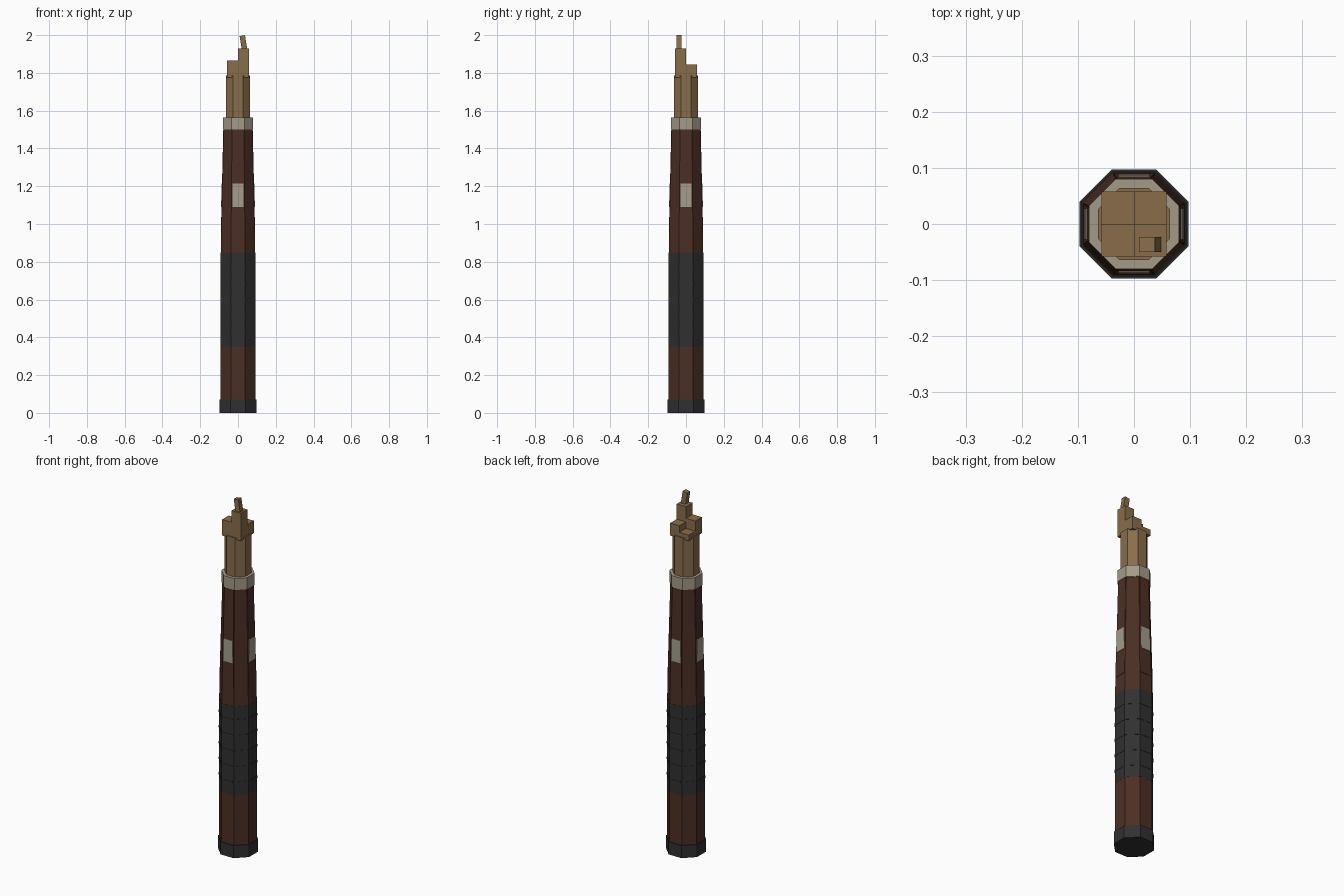
import bpy, bmesh, math
from mathutils import Matrix, Vector

cube = bpy.data.objects.get("Cube")
if cube:
    bpy.data.objects.remove(cube, do_unlink=True)


def material(name, rgb):
    m = bpy.data.materials.new(name)
    m.use_nodes = True
    m.diffuse_color = (*rgb, 1)
    m.node_tree.nodes["Principled BSDF"].inputs["Base Color"].default_value = (*rgb, 1)
    return m


brown = material("dark brown wood", (0.07, 0.028, 0.018))
black = material("charcoal", (0.03, 0.03, 0.03))
beige = material("pale beige", (0.37, 0.33, 0.25))
tan = material("raw tan wood", (0.25, 0.155, 0.07))


def finish(name, bm, mat):
    bmesh.ops.recalc_face_normals(bm, faces=bm.faces)
    mesh = bpy.data.meshes.new(name)
    bm.to_mesh(mesh)
    bm.free()
    mesh.materials.append(mat)
    obj = bpy.data.objects.new(name, mesh)
    bpy.context.collection.objects.link(obj)
    return obj


def octagon(name, mat, z0, z1, r0, r1):
    """Eight-sided tapered post; r0 and r1 are centre-to-flat distances."""
    k = 1 / math.cos(math.pi / 8)
    bm = bmesh.new()
    bmesh.ops.create_cone(bm, cap_ends=True, segments=8, radius1=r0 * k, radius2=r1 * k,
                          depth=z1 - z0)
    # Turn flats towards the axes, whatever the starting vertex angle
    v = bm.verts[:][0].co
    turn = math.pi / 8 - math.atan2(v.y, v.x)
    bmesh.ops.transform(bm, verts=bm.verts, matrix=Matrix.Translation((0, 0, (z0 + z1) / 2))
                        @ Matrix.Rotation(turn, 4, "Z"))
    return finish(name, bm, mat)


def box(name, mat, lo, hi, lean=0):
    lo, hi = Vector(lo), Vector(hi)
    bm = bmesh.new()
    bmesh.ops.create_cube(bm, size=1)
    bmesh.ops.transform(bm, verts=bm.verts, matrix=Matrix.Translation((lo + hi) / 2)
                        @ Matrix.Rotation(lean, 4, "Y") @ Matrix.Diagonal((*(hi - lo), 1)))
    return finish(name, bm, mat)


def shaft_radius(z):
    return 0.091 - 0.015 * (z - 0.85) / 0.65


def strip(name, mat, z0, z1, w0, w1, proud, angle):
    """Thin plate lying along one tapered side of the shaft."""
    bm = bmesh.new()
    bmesh.ops.create_cube(bm, size=1)
    for v in bm.verts:
        z, w = (z1, w1) if v.co.z > 0 else (z0, w0)
        out = proud if v.co.x > 0 else -0.004
        v.co = (shaft_radius(z) + out, math.copysign(w, v.co.y), z)
    bmesh.ops.rotate(bm, verts=bm.verts, cent=(0, 0, 0),
                     matrix=Matrix.Rotation(angle, 3, "Z"))
    return finish(name, bm, mat)


# Stacked body
octagon("base_cap", black, 0, 0.07, 0.097, 0.097)
octagon("lower_shaft", brown, 0.07, 0.35, 0.0915, 0.0915)
octagon("grip", black, 0.35, 0.85, 0.092, 0.092)
octagon("upper_shaft", brown, 0.85, 1.5, 0.091, 0.076)
octagon("collar", beige, 1.5, 1.565, 0.08, 0.08)
octagon("broken_core", tan, 1.565, 1.785, 0.064, 0.064)

# Slightly raised wrapping around the grip
for i in range(5):
    z = 0.42 + 0.088 * i
    octagon(f"grip_wrap_{i + 1}", black, z - 0.006, z + 0.006, 0.0935, 0.0935)

# Raised wood strips and pale plates on the four main sides
for i in range(4):
    a = i * math.pi / 2
    strip(f"wood_strip_{i + 1}", brown, 0.95, 1.5, 0.036, 0.028, 0.002, a)
    strip(f"pale_plate_{i + 1}", beige, 1.09, 1.215, 0.028, 0.028, 0.004, a)

# Broken top: four blocks of uneven height and a leaning splinter
h = 0.058
heights = {(-1, -1): 1.865, (1, -1): 1.93, (1, 1): 1.845, (-1, 1): 1.808}
for i, ((sx, sy), top) in enumerate(heights.items()):
    box(f"broken_block_{i + 1}", tan, (min(0, sx * h), min(0, sy * h), 1.775),
        (max(0, sx * h), max(0, sy * h), top))
box("splinter", tan, (0.016, -0.05, 1.90), (0.045, -0.023, 1.998), -math.radians(9))
